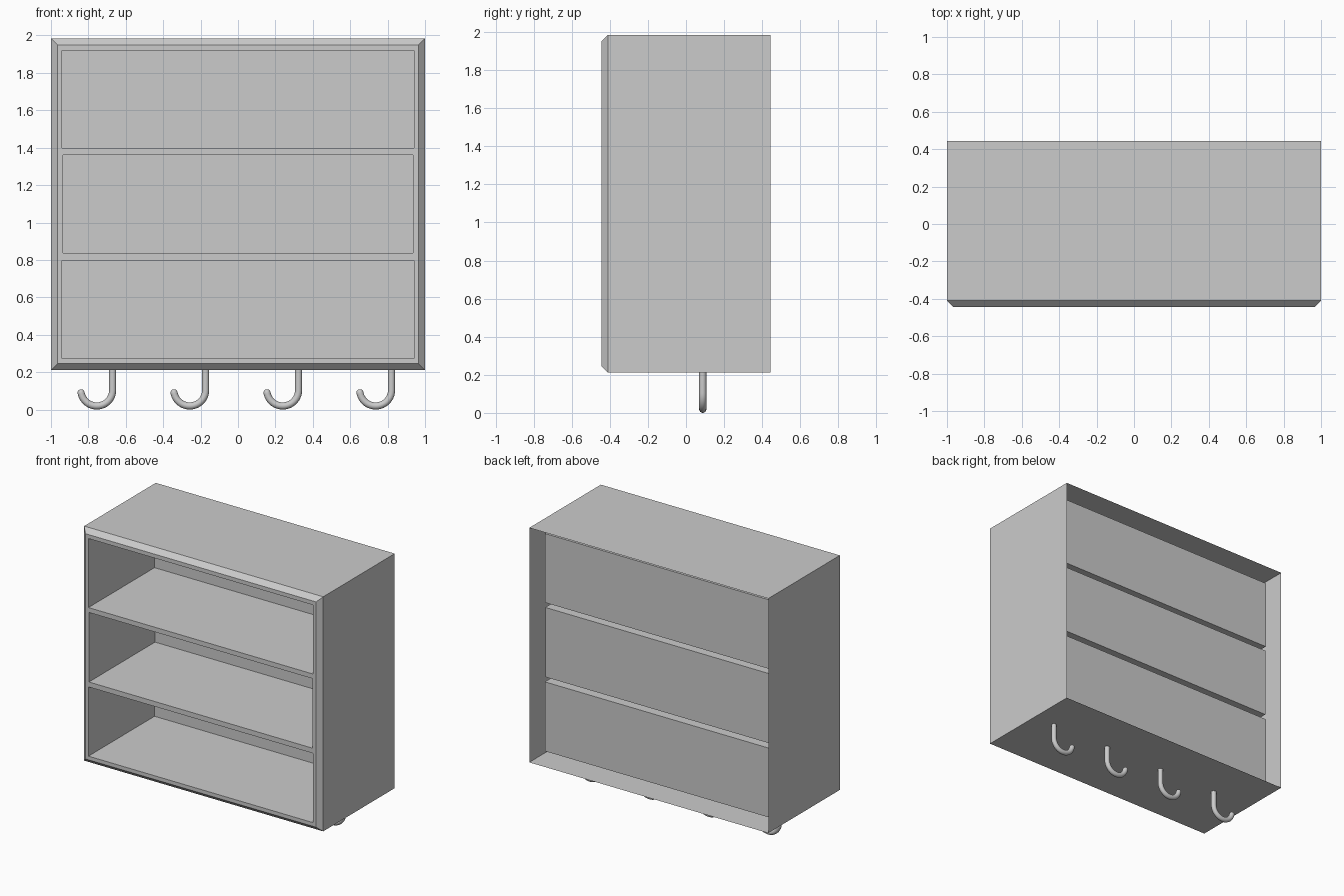
import bpy, bmesh, math

if "Cube" in bpy.data.objects:
    bpy.data.objects.remove(bpy.data.objects["Cube"])

# Cabinet: thin shell open at the back, with three compartments pushed in from the front
FRONT, RIM, BACK, COMP_BACK = -0.445, -0.41, 0.445, 0.345
BOTTOM, TOP, CH = 0.211, 1.985, 0.035
xs = [-1 + CH, -0.94, 0.94, 1 - CH]
zs = [BOTTOM + CH, 0.274, 0.798, 0.836, 1.362, 1.398, 1.92, TOP - CH]

bm = bmesh.new()
grid = [[bm.verts.new((x, FRONT, z)) for x in xs] for z in zs]
openings = []
for j in range(len(zs) - 1):
    for i in range(len(xs) - 1):
        loop = (grid[j][i], grid[j][i + 1], grid[j + 1][i + 1], grid[j + 1][i])
        if i == 1 and j in (1, 3, 5):
            openings.append(loop)
        else:
            bm.faces.new(loop)
for v in grid[3] + grid[4]:                      # middle opening is a touch narrower
    if abs(abs(v.co.x) - 0.94) < 1e-4:
        v.co.x *= 0.936 / 0.94
rim = [e for e in bm.edges if e.is_boundary and all(
    v in grid[0] or v in grid[-1] or abs(v.co.x) > 0.95 for v in e.verts)]

# chamfered front edge, then the outer walls
ext = bmesh.ops.extrude_edge_only(bm, edges=rim)["geom"]
for v in (g for g in ext if isinstance(g, bmesh.types.BMVert)):
    v.co.y = RIM
    if abs(v.co.x) > 0.95:
        v.co.x = math.copysign(1, v.co.x)
    if v.co.z < zs[0] + 1e-4:
        v.co.z = BOTTOM
    elif v.co.z > zs[-1] - 1e-4:
        v.co.z = TOP
edges = [g for g in ext if isinstance(g, bmesh.types.BMEdge)]
ext = bmesh.ops.extrude_edge_only(bm, edges=edges)["geom"]
for v in (g for g in ext if isinstance(g, bmesh.types.BMVert)):
    v.co.y = BACK

# compartments: four inner walls and a back
for loop in openings:
    deep = [bm.verts.new((v.co.x, COMP_BACK, v.co.z)) for v in loop]
    for k in range(4):
        n = (k + 1) % 4
        bm.faces.new((loop[k], loop[n], deep[n], deep[k]))
    bm.faces.new(deep)
me = bpy.data.meshes.new("cabinet")
bm.to_mesh(me)
bm.free()
bpy.context.collection.objects.link(bpy.data.objects.new("cabinet", me))

# Hooks: J-shaped round rods with a domed tip
R, TUBE, SIDES = 0.085, 0.019, 16
CZ = R + TUBE


def hook(name, x, y):
    # path samples: x, z, tangent angle, tube radius
    path = [(R, BOTTOM, -math.pi / 2, TUBE)]
    for k in range(21):
        a = -math.radians(165) * k / 20
        path.append((R * math.cos(a), CZ + R * math.sin(a), a - math.pi / 2, TUBE))
    px, pz, t, _ = path[-1]
    for k in range(5):
        b = math.radians(85) * k / 4
        d = 0.008 + TUBE * math.sin(b)
        path.append((px + d * math.cos(t), pz + d * math.sin(t), t, TUBE * math.cos(b)))
    bm = bmesh.new()
    rings = []
    for cx, cz, t, r in path:
        ring = []
        for s in range(SIDES):
            u = 2 * math.pi * s / SIDES
            n = r * math.cos(u)
            ring.append(bm.verts.new((cx - n * math.sin(t), r * math.sin(u), cz + n * math.cos(t))))
        rings.append(ring)
    for a, b in zip(rings, rings[1:]):
        for s in range(SIDES):
            q = (s + 1) % SIDES
            bm.faces.new((a[s], a[q], b[q], b[s]))
    bm.faces.new(rings[-1])
    bmesh.ops.recalc_face_normals(bm, faces=bm.faces[:])
    for f in bm.faces:
        f.smooth = True
    me = bpy.data.meshes.new(name)
    bm.to_mesh(me)
    bm.free()
    ob = bpy.data.objects.new(name, me)
    ob.location = (x, y, 0)
    bpy.context.collection.objects.link(ob)


for i in range(4):
    hook(f"hook_{i + 1}", -0.755 + 0.497 * i, 0.088)
